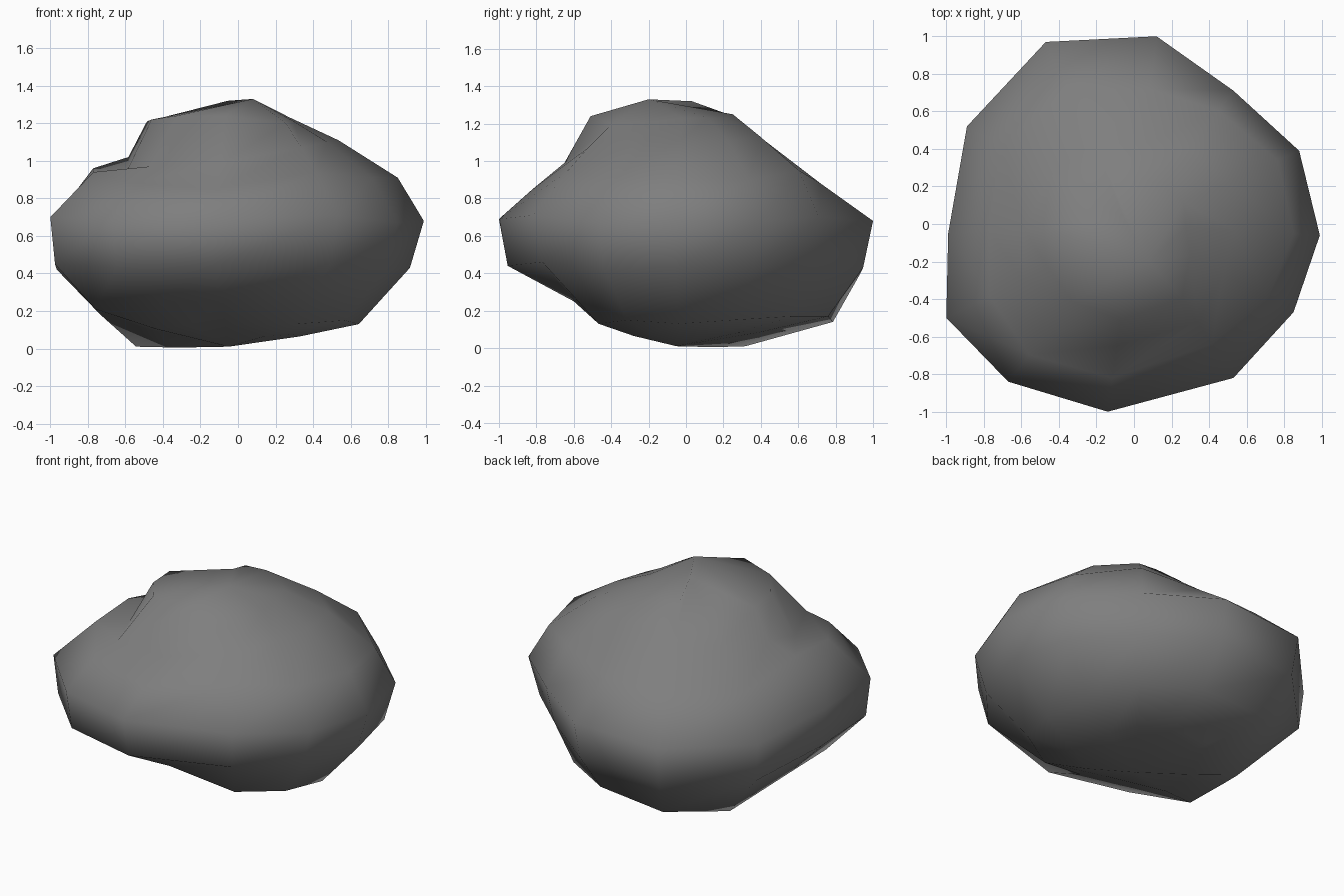
import bpy
import bmesh
from mathutils import Vector

default_cube = bpy.data.objects.get("Cube")
if default_cube:
    bpy.data.objects.remove(default_cube, do_unlink=True)


def make_material(name, colour):
    material = bpy.data.materials.new(name)
    material.use_nodes = True
    material.diffuse_color = colour
    shader = material.node_tree.nodes["Principled BSDF"]
    shader.inputs["Base Color"].default_value = colour
    shader.inputs["Roughness"].default_value = 0.9
    return material


def shrink_outline(outline, profile):
    """Scale each outline point towards the axis and set its height."""
    return [Vector((point.x * scale, point.y * scale, height))
            for point, (scale, height) in zip(outline, profile)]


def join_rings(mesh, lower, upper):
    count = len(lower)
    for i in range(count):
        j = (i + 1) % count
        mesh.faces.new((lower[i], lower[j], upper[j], upper[i]))


def close_ring(mesh, ring, tip):
    for i, vertex in enumerate(ring):
        mesh.faces.new((vertex, ring[(i + 1) % len(ring)], tip))


# Widest outline of the boulder, anticlockwise from its left side
waist = [Vector(point) for point in (
    (.99, -.06, .68), (.88, .39, .68), (.53, .71, .7), (.12, 1, .68),
    (-.47, .97, .65), (-.89, .52, .62), (-.99, -.05, .67), (-1, -.5, .7),
    (-.67, -.84, .68), (-.14, -1, .69), (.53, -.82, .71), (.85, -.47, .67))]

# Scale and height of each point on the undercut, shoulder, notch and brow
undercut_profile = (
    (.65, .13), (.65, .15), (.8, .17), (.76, .17), (.81, .14), (.61, .01),
    (.74, .18), (.76, .21), (.62, .25), (.6, .25), (.57, .13), (.67, .15))
shoulder_profile = (
    (.86, .91), (.87, .9), (.85, .95), (.72, .88), (.74, .88), (.8, .87),
    (.78, .96), (.77, .94), (.83, .88), (.82, .85), (.78, .94), (.84, .91))
notch_profile = (
    (.54, 1.11), (.58, 1.11), (.56, 1.13), (.42, 1.11), (.45, 1.08), (.5, 1.06),
    (.59, 1.02), (.59, .95), (.7, .97), (.65, .99), (.64, 1.07), (.56, 1.1))
brow_profile = (
    (.28, 1.23), (.3, 1.23), (.3, 1.23), (.25, 1.25), (.26, 1.24), (.06, 1.32),
    (.49, 1.21), (.46, 1.22), (.49, 1.24), (.51, 1.24), (.48, 1.2), (.35, 1.21))

base_point = Vector((-.05, -.05, .01))
peak_point = Vector((.08, -.2, 1.33))

# Underside rings follow from the waist and the undercut
undercut = shrink_outline(waist, undercut_profile)
belly = []
for point in waist:
    scale = .95 - point.x * .025
    belly.append(Vector((point.x * scale, point.y * scale, point.z - .25)))
footing = []
for point in undercut:
    foot = point.lerp(base_point, .45)
    foot.z = point.z * .5
    footing.append(foot)

rings = [footing, undercut, belly, waist]
for profile in (shoulder_profile, notch_profile, brow_profile):
    rings.append(shrink_outline(waist, profile))

# Skin the boulder from the footing to the peak
mesh = bmesh.new()
levels = [[mesh.verts.new(point) for point in ring] for ring in rings]
for lower, upper in zip(levels, levels[1:]):
    join_rings(mesh, lower, upper)
close_ring(mesh, levels[0], mesh.verts.new(base_point))
close_ring(mesh, levels[-1], mesh.verts.new(peak_point))
bmesh.ops.recalc_face_normals(mesh, faces=mesh.faces[:])
for face in mesh.faces:
    face.smooth = True

boulder_mesh = bpy.data.meshes.new("boulder")
mesh.to_mesh(boulder_mesh)
mesh.free()
boulder_mesh.materials.append(make_material("grey stone", (.21, .21, .21, 1)))
boulder = bpy.data.objects.new("boulder", boulder_mesh)
bpy.context.collection.objects.link(boulder)
